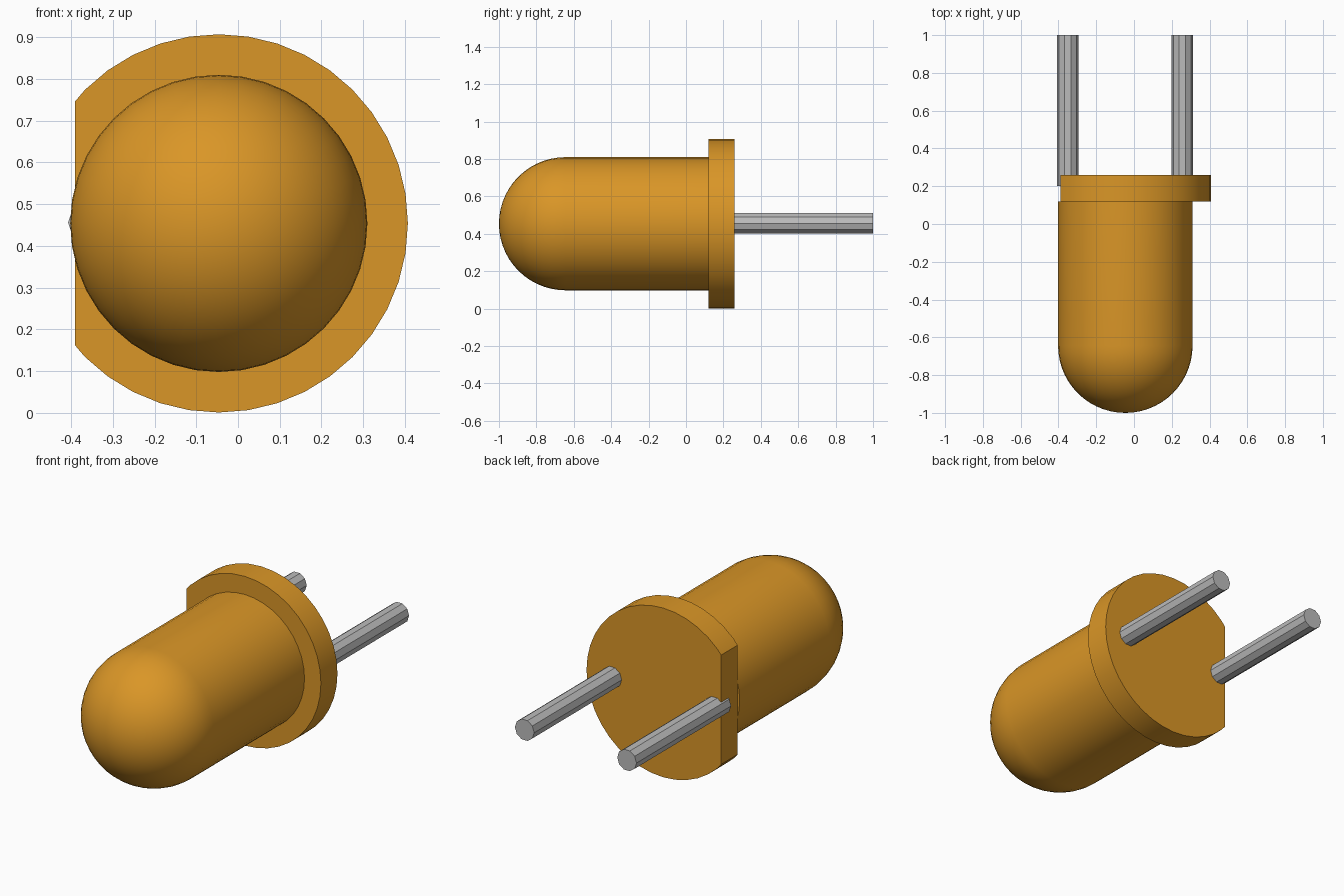
import bpy
import bmesh
from math import sin, cos, pi, radians
from mathutils import Vector

cube = bpy.data.objects.get("Cube")
if cube:
    bpy.data.objects.remove(cube, do_unlink=True)


def make_material(name, colour):
    mat = bpy.data.materials.new(name)
    mat.use_nodes = True
    mat.diffuse_color = colour
    bsdf = next(n for n in mat.node_tree.nodes if n.type == 'BSDF_PRINCIPLED')
    bsdf.inputs["Base Color"].default_value = colour
    return mat


amber = make_material("amber plastic", (0.70, 0.305, 0.02, 1))
metal = make_material("grey metal", (0.5, 0.5, 0.5, 1))


def lathe(name, profile, sides, x, z, mat, flat_x=None):
    """Turn a (radius, y) profile about the y direction through (x, z)."""
    bm = bmesh.new()
    verts = [bm.verts.new((x + r, y, z)) for r, y in profile]
    edges = [bm.edges.new(pair) for pair in zip(verts, verts[1:])]
    bmesh.ops.spin(bm, geom=verts + edges, cent=(x, 0, z), axis=(0, 1, 0),
                   angle=2 * pi, steps=sides)
    bmesh.ops.remove_doubles(bm, verts=bm.verts[:], dist=1e-4)
    # Slice a flat on the right side and close it
    if flat_x is not None:
        geom = bm.verts[:] + bm.edges[:] + bm.faces[:]
        cut = bmesh.ops.bisect_plane(bm, geom=geom, plane_co=Vector((flat_x, 0, 0)),
                                     plane_no=Vector((-1, 0, 0)), clear_outer=True)
        rim = [e for e in cut["geom_cut"] if isinstance(e, bmesh.types.BMEdge)]
        bmesh.ops.holes_fill(bm, edges=rim)
    bmesh.ops.recalc_face_normals(bm, faces=bm.faces[:])
    mesh = bpy.data.meshes.new(name)
    bm.to_mesh(mesh)
    bm.free()
    mesh.materials.append(mat)
    obj = bpy.data.objects.new(name, mesh)
    bpy.context.collection.objects.link(obj)
    bpy.ops.object.select_all(action='DESELECT')
    obj.select_set(True)
    bpy.context.view_layer.objects.active = obj
    bpy.ops.object.shade_smooth_by_angle(angle=radians(30))
    return obj


def rod(radius, start, end):
    return [(0, start), (radius, start), (radius, end), (0, end)]


CENTRE_X, CENTRE_Z = -0.046, 0.454
RADIUS, FLANGE_FRONT, FLANGE_BACK = 0.356, 0.12, 0.26

# Domed lens body
steps = 14
dome = [(RADIUS * sin(i / steps * pi / 2), RADIUS - 1 - RADIUS * cos(i / steps * pi / 2))
        for i in range(steps + 1)]
lathe("lens_body", dome + [(RADIUS, FLANGE_FRONT), (0, FLANGE_FRONT)], 40,
      CENTRE_X, CENTRE_Z, amber)

# Base flange with one flat side
lathe("base_flange", rod(0.453, FLANGE_FRONT, FLANGE_BACK), 40,
      CENTRE_X, CENTRE_Z, amber, flat_x=-0.39)

# Two wire leads
for name, x in (("right_lead", -0.35), ("left_lead", 0.256)):
    lathe(name, rod(0.057, 0.2, 1.0), 10, x, CENTRE_Z + 0.002, metal)
